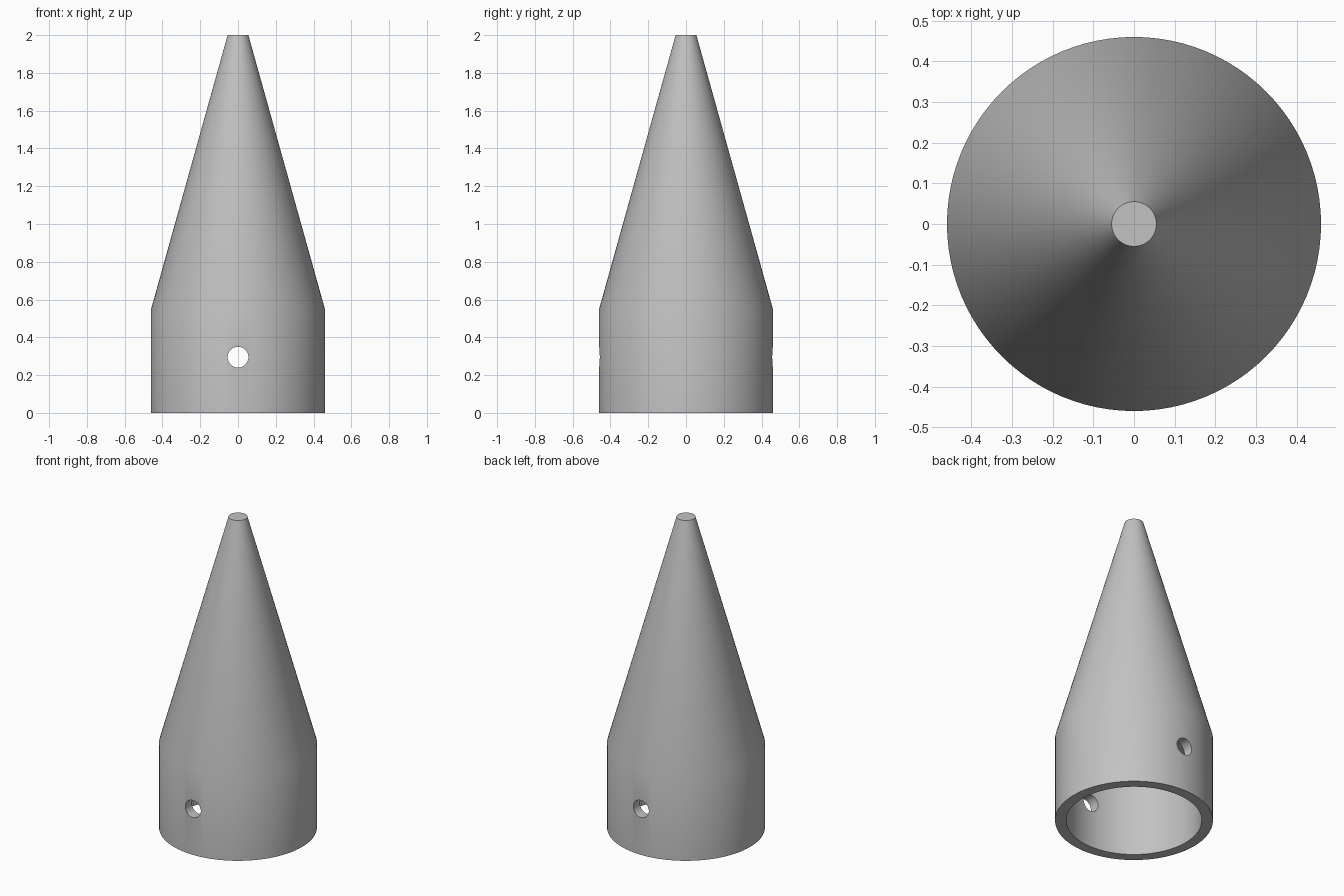
import bpy
import bmesh
from math import radians, tau
from mathutils import Matrix, Vector

if "Cube" in bpy.data.objects:
    bpy.data.objects.remove(bpy.data.objects["Cube"], do_unlink=True)

SEGMENTS = 96
OUTER, BORE, TIP = 0.46, 0.395, 0.055
SHOULDER, HEIGHT = 0.55, 2.0
HOLE_RADIUS, HOLE_Z = 0.055, 0.295

grey = bpy.data.materials.new("plain grey")
grey.use_nodes = True
colour = (0.54, 0.54, 0.54, 1)
grey.diffuse_color = colour
grey.node_tree.nodes["Principled BSDF"].inputs["Base Color"].default_value = colour


def add_object(name, bm):
    mesh = bpy.data.meshes.new(name)
    bmesh.ops.recalc_face_normals(bm, faces=bm.faces)
    bm.to_mesh(mesh)
    bm.free()
    mesh.materials.append(grey)
    obj = bpy.data.objects.new(name, mesh)
    bpy.context.collection.objects.link(obj)
    return obj


# Hollow sleeve and solid cone, turned from one closed profile
profile = [(0, SHOULDER), (BORE, SHOULDER), (BORE, 0), (OUTER, 0),
           (OUTER, SHOULDER), (TIP, HEIGHT), (0, HEIGHT)]
bm = bmesh.new()
verts = [bm.verts.new((r, 0, z)) for r, z in profile]
edges = [bm.edges.new(pair) for pair in zip(verts, verts[1:])]
bmesh.ops.spin(bm, geom=verts + edges, cent=(0, 0, 0), axis=(0, 0, 1),
               angle=tau, steps=SEGMENTS, use_merge=True)
bmesh.ops.remove_doubles(bm, verts=bm.verts, dist=0.0001)
cone = add_object("nose_cone", bm)

# Cross pin hole through the front and back walls
bm = bmesh.new()
bmesh.ops.create_cone(bm, cap_ends=True, segments=48, radius1=HOLE_RADIUS,
                      radius2=HOLE_RADIUS, depth=1.2,
                      matrix=Matrix.Translation(Vector((0, 0, HOLE_Z)))
                      @ Matrix.Rotation(radians(90), 4, "X"))
cutter = add_object("pin_hole_cutter", bm)

bpy.context.view_layer.objects.active = cone
cone.select_set(True)
cutter.select_set(False)
cut = cone.modifiers.new("pin hole", "BOOLEAN")
cut.operation = "DIFFERENCE"
cut.solver = "EXACT"
cut.object = cutter
bpy.ops.object.modifier_apply(modifier=cut.name)
bpy.data.objects.remove(cutter, do_unlink=True)

# Soft shoulder, crisp rims
bpy.ops.object.shade_smooth_by_angle(angle=radians(30))
